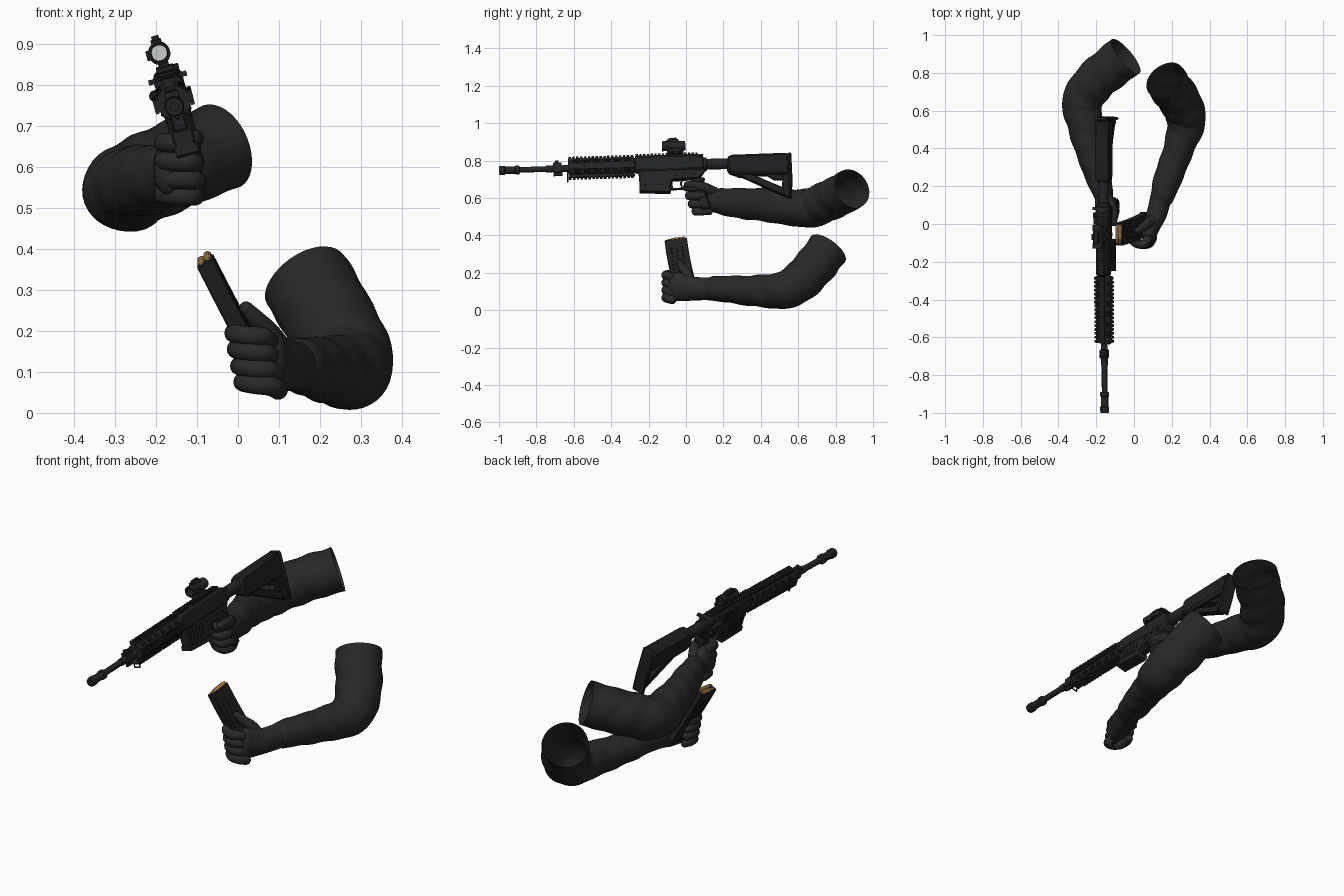
import bpy, bmesh, math
from mathutils import Vector, Matrix

if "Cube" in bpy.data.objects:
    bpy.data.objects.remove(bpy.data.objects["Cube"])

def material(name, *c):
    m = bpy.data.materials.new(name)
    m.diffuse_color = (*c, 1)
    m.use_nodes = True
    m.node_tree.nodes["Principled BSDF"].inputs["Base Color"].default_value = m.diffuse_color
    return m

SLEEVE = material("sleeve_cloth", .021, .021, .021)
GLOVE = material("glove_fabric", .023, .023, .023)
METAL = material("gun_metal", .017, .018, .019)
POLY = material("black_polymer", .014, .014, .015)
DARK = material("vent_black", .007, .007, .007)
BRASS = material("brass", .35, .2, .07)
LENS = material("lens_glass", .6, .62, .6)

# gun frame: local x = side, y = distance behind muzzle, z = up (rolled about 15 degrees)
T = Vector((-.006, 1, .03)).normalized()
W = Vector((-math.sin(math.radians(15)), 0, math.cos(math.radians(15))))
W = (W - T * W.dot(T)).normalized()
G = Matrix((T.cross(W), T, W)).transposed().to_4x4()
G.translation = (-.155, -1, .747)

def finish(name, bm, mat, M=Matrix(), angle=35, bevel=0):
    bmesh.ops.recalc_face_normals(bm, faces=bm.faces)
    me = bpy.data.meshes.new(name)
    bm.to_mesh(me)
    bm.free()
    me.materials.append(mat)
    me.shade_smooth()
    me.set_sharp_from_angle(angle=math.radians(angle))
    ob = bpy.data.objects.new(name, me)
    ob.matrix_world = M
    bpy.context.collection.objects.link(ob)
    if bevel:
        b = ob.modifiers.new("bevel", 'BEVEL')
        b.width, b.segments = bevel, 1
    return ob

def box(bm, x0, x1, y0, y1, z0, z1, M=Matrix()):
    S = Matrix.Translation(((x0+x1)/2, (y0+y1)/2, (z0+z1)/2)) @ Matrix.Diagonal((x1-x0, y1-y0, z1-z0, 1))
    bmesh.ops.create_cube(bm, size=1, matrix=M @ S)

def skin(bm, rings, cap0, cap1):
    vs = [[bm.verts.new(p) for p in r] for r in rings]
    n = len(vs[0])
    for a, b in zip(vs, vs[1:]):
        for i in range(n):
            bm.faces.new((a[i], a[(i+1) % n], b[(i+1) % n], b[i]))
    if cap0: bm.faces.new(vs[0])
    if cap1: bm.faces.new(vs[-1])

def lathe(bm, prof, v=0, w=0, n=20, M=Matrix()):
    rings = [[M @ Vector((v + r*math.cos(2*math.pi*(i+.5)/n), u, w + r*math.sin(2*math.pi*(i+.5)/n)))
              for i in range(n)] for u, r in prof]
    skin(bm, rings, True, True)

def prism(bm, prof, h, v=0):
    skin(bm, [[(v+s*h, u, w) for u, w in prof] for s in (-1, 1)], True, True)

def tube(bm, pts, ref, n=20, steps=8, wrinkle=0, round0=True, round1=True):
    """Smooth path of (x, y, z, side radius, up radius)."""
    P = [Vector(p) for p in pts]
    P = [P[0]*2 - P[1]] + P + [P[-1]*2 - P[-2]]
    path = []
    for i in range(1, len(P)-2):
        a, b, c, d = P[i-1:i+3]
        for k in range(steps + (i == len(P)-3)):
            t = k/steps
            path.append((b*2 + (c-a)*t + (a*2-b*5+c*4-d)*t*t + (b*3-a-c*3+d)*t**3) * .5)
    pos = [Vector(q[:3]) for q in path]
    L, rings, s = len(path), [], 0
    def ring(c, t, ra, rb, s):
        side = t.cross(Vector(ref)).normalized()
        up = side.cross(t).normalized()
        out = []
        for j in range(n):
            a = 2*math.pi*j/n
            f = 1 + wrinkle*(math.sin(52*s + 2.2*math.sin(a+1)) + math.sin(27*s + 2*a) * math.cos(a+9*s))
            out.append(c + side*(ra*f*math.cos(a)) + up*(rb*f*math.sin(a)))
        return out
    caps = (0.15, .45, .75, 1.05, 1.3)
    for i in range(L):
        t = (pos[min(i+1, L-1)] - pos[max(i-1, 0)]).normalized()
        ra, rb = path[i][3], path[i][4]
        if i: s += (pos[i]-pos[i-1]).length
        m = min(ra, rb)
        if i == 0 and round0:
            for c in reversed(caps):
                rings.append(ring(pos[i]-t*m*math.sin(c), t, ra*math.cos(c), rb*math.cos(c), s))
        rings.append(ring(pos[i], t, ra, rb, s))
        if i == L-1 and round1:
            for c in caps:
                rings.append(ring(pos[i]+t*m*math.sin(c), t, ra*math.cos(c), rb*math.cos(c), s))
    skin(bm, rings, round0, round1)

def limb(name, paths, mat, ref=(0, 0, 1), **kw):
    bm = bmesh.new()
    for p in paths:
        tube(bm, p, ref, **kw)
    return finish(name, bm, mat, angle=60)

# sleeves, open at the shoulder
limb("right_sleeve", [[(-.165, .165, .585, .054, .066), (-.19, .25, .575, .068, .078), (-.235, .4, .565, .078, .088),
     (-.262, .54, .55, .096, .095), (-.272, .655, .548, .108, .105), (-.19, .77, .588, .112, .108),
     (-.045, .89, .65, .116, .108)]], SLEEVE, n=36, steps=14, wrinkle=.022, round1=False)
limb("left_sleeve", [[(.15, .15, .115, .063, .066), (.175, .23, .112, .074, .072), (.238, .4, .103, .081, .086),
     (.272, .52, .106, .1, .1), (.266, .6, .147, .108, .108), (.222, .685, .23, .112, .112),
     (.163, .76, .325, .112, .112)]], SLEEVE, n=36, steps=14, wrinkle=.022, round1=False)

# right glove around the grip
limb("right_palm", [[(-.175, .21, .58, .055, .062), (-.16, .15, .59, .05, .06), (-.165, .1, .598, .043, .075),
     (-.17, .055, .605, .034, .075)]], GLOVE)
limb("right_fingers", [[(-.183, .075+d, z, .022, .024), (-.178, .025+d, z, .023, .024), (-.145, .008+d, z-.002, .022, .024),
     (-.11+e, .01+d, z-.004, .021, .023), (-.097+e, .045+d, z-.004, .02, .021), (-.105+e, .08+d, z-.004, .018, .02)]
     for z, d, e in ((.66, 0, -.012), (.615, .01, -.004), (.572, .025, 0), (.532, .045, -.005))], GLOVE, n=14, steps=5)
limb("right_thumb", [[(-.15, .15, .63, .028, .03), (-.12, .1, .655, .026, .028), (-.105, .05, .67, .021, .022),
     (-.108, .005, .672, .017, .018)]], GLOVE, n=14)

# left glove around the magazine
limb("left_palm", [[(.155, .19, .115, .058, .062), (.122, .06, .115, .054, .062), (.095, 0, .12, .05, .072),
     (.078, -.055, .128, .042, .078)]], GLOVE)
limb("left_fingers", [[(.08+e, -.075, z-.01, .024, .024), (.062+e, -.103, z, .024, .025), (.028+e, -.108, z+.003, .022, .024),
     (-.003+e, -.088, z+.008, .021, .023), (-.01+e, -.045, z+.01, .019, .021), (.0+e, -.015, z+.01, .018, .019)]
     for z, e in ((.185, -.004), (.146, .002), (.105, .01), (.066, .018))], GLOVE, n=14, steps=5)
limb("left_thumb", [[(.105, .02, .15, .032, .034), (.075, .005, .195, .027, .028), (.045, -.02, .228, .022, .023),
     (.02, -.035, .255, .017, .018)]], GLOVE, ref=(0, 1, 0), n=14)

# spare magazine with cartridges
Z = Vector((-.093, -.022, .18)).normalized()
Y = Vector((0, 1, .12))
Y = (Y - Z*Y.dot(Z)).normalized()
MAG = Matrix((Y.cross(Z), Y, Z)).transposed().to_4x4()
MAG.translation = (-.081, -.054, .372)
bm = bmesh.new()
skin(bm, [[(x*.022, y*.06 + .25*h*h, h) for x, y in ((-1, -1), (1, -1), (1, 1), (-1, 1))]
          for h in (0, -.06, -.12, -.18, -.24, -.3)], True, True)
for y in (-.03, 0, .03):
    box(bm, -.0235, .0235, y-.005, y+.005, -.2, -.05)
box(bm, -.026, .026, -.045, .085, -.31, -.295)
finish("magazine", bm, POLY, MAG, bevel=.003)
bm = bmesh.new()
for x, z in ((-.01, -.001), (.009, .003)):
    lathe(bm, [(.052, .01), (-.02, .01), (-.028, .006), (-.04, .006), (-.056, .001)], x, z, 12)
finish("cartridges", bm, BRASS, MAG)

# barrel, flash hider and gas block
bm = bmesh.new()
lathe(bm, [(.03, .011), (0, .011), (0, .021), (.008, .024), (.03, .024), (.034, .02), (.085, .02), (.09, .024),
           (.108, .024), (.112, .015), (.25, .015), (.25, .018), (.4, .018)])
finish("barrel", bm, METAL, G)
bm = bmesh.new()
box(bm, -.018, .018, .29, .335, -.025, .03)
box(bm, -.012, .012, .3, .32, .03, .042)
box(bm, -.006, .006, .29, .34, -.04, -.02)
for x in (-.016, .016):
    box(bm, x-.003, x+.003, .362, .369, -.07, -.02)
box(bm, -.019, .019, .362, .369, -.073, -.067)
finish("gas_block", bm, METAL, G, bevel=.002)

# handguard with four toothed rails and vents (side rails are shallower)
bm, vents = bmesh.new(), bmesh.new()
lathe(bm, [(.37, .02), (.37, .041), (.725, .043)], n=16)
for q in range(4):
    R = Matrix.Rotation(q*math.pi/2, 4, 'Y')
    if q % 2:
        R = Matrix.Diagonal((.83, 1, 1, 1)) @ R
    box(bm, -.014, .014, .37, .725, .035, .051, R)
    for i in range(17):
        u = .373 + i*.0208
        box(bm, -.018, .018, u, u+.013, .048, .059, R)
    R = Matrix.Rotation((q+.5)*math.pi/2, 4, 'Y')
    for i in range(6):
        u = .4 + i*.054
        box(vents, -.009, .009, u, u+.032, .038, .0445, R)
finish("handguard", bm, METAL, G)
finish("handguard_vents", vents, DARK, G)

# receivers
bm = bmesh.new()
prism(bm, [(.722, -.035), (.722, .04), (.74, .05), (1.07, .05), (1.1, .035), (1.1, -.035)], .032)
finish("upper_receiver", bm, METAL, G, bevel=.01)
bm = bmesh.new()
prism(bm, [(.745, -.03), (.752, -.14), (.905, -.15), (.925, -.085), (1.07, -.08), (1.105, -.03)], .025)
finish("lower_receiver", bm, METAL, G, bevel=.004)
bm = bmesh.new()
prism(bm, [(.748, -.12), (.748, -.142), (.912, -.152), (.918, -.13)], .028)
for i in range(5):
    for s in (-1, 1):
        box(bm, s*.025-.003, s*.025+.003, .77+i*.025, .782+i*.025, -.11, -.05)
finish("magazine_well", bm, METAL, G)
bm = bmesh.new()
box(bm, -.014, .014, .73, 1.07, .048, .055)
for i in range(17):
    box(bm, -.018, .018, .733+i*.02, .745+i*.02, .054, .063)
finish("top_rail", bm, METAL, G)
bm = bmesh.new()
box(bm, -.048, .048, 1.075, 1.092, .033, .045)
lathe(bm, [(1.0, .012), (1.06, .015)], -.041, .005, 12)
box(bm, -.038, -.025, .97, 1.01, -.015, .02)
PIN = Matrix.Rotation(-math.pi/2, 4, 'Z')
for u, w, r in ((.765, -.045, .008), (.945, -.055, .01), (1.04, -.05, .012), (.99, -.05, .006)):
    lathe(bm, [(-.032, r), (.032, r)], -u, w, 12, PIN)
finish("controls", bm, METAL, G)
bm = bmesh.new()
box(bm, -.0345, -.03, .84, .95, -.012, .025)
finish("ejection_port", bm, DARK, G)

# trigger, guard and grip
bm = bmesh.new()
for u0, u1, w0, w1 in ((.918, .926, -.13, -.085), (.918, 1.035, -.136, -.128), (1.025, 1.035, -.136, -.08)):
    box(bm, -.01, .01, u0, u1, w0, w1)
prism(bm, [(.97, -.08), (.965, -.105), (.972, -.124), (.978, -.122), (.976, -.1), (.985, -.08)], .005)
finish("trigger_guard", bm, METAL, G)
bm = bmesh.new()
prism(bm, [(1.025, -.075), (1.03, -.12), (1.075, -.255), (1.13, -.245), (1.09, -.12), (1.1, -.075)], .022)
finish("pistol_grip", bm, POLY, G, bevel=.008)

# buffer tube and skeleton stock
bm = bmesh.new()
lathe(bm, [(1.095, .036), (1.11, .036), (1.112, .029), (1.5, .029)])
finish("buffer_tube", bm, METAL, G)
bm = bmesh.new()
prism(bm, [(1.22, -.05), (1.22, .03), (1.24, .042), (1.55, .044), (1.55, -.075), (1.26, -.065)], .036)
finish("stock_body", bm, POLY, G, bevel=.014)
bm = bmesh.new()
prism(bm, [(1.25, -.04), (1.27, -.075), (1.3, -.08), (1.52, -.19), (1.55, -.195), (1.55, -.16), (1.34, -.06), (1.34, -.04)], .016)
prism(bm, [(1.41, -.06), (1.53, -.06), (1.53, -.1), (1.47, -.1)], .012)
prism(bm, [(1.52, .04), (1.51, -.15), (1.525, -.195), (1.55, -.195), (1.55, .04)], .02)
finish("stock_frame", bm, POLY, G, bevel=.004)
bm = bmesh.new()
prism(bm, [(1.548, .046), (1.565, .043), (1.567, -.1), (1.56, -.2), (1.545, -.2)], .033)
finish("butt_pad", bm, POLY, G, bevel=.006)

# optic
bm = bmesh.new()
box(bm, -.022, .022, .9, .99, .06, .074)
box(bm, -.014, .012, .91, .98, .072, .09)
for u in (.915, .96):
    box(bm, .02, .034, u, u+.018, .06, .072)
finish("optic_mount", bm, METAL, G, bevel=.002)
bm = bmesh.new()
lathe(bm, [(.945, .0195), (.875, .0205), (.875, .027), (.9, .027), (.905, .025), (.965, .025), (.97, .027), (1.0, .026),
           (1.0, .02), (.98, .019)], -.004, .108, 24)
box(bm, -.017, .009, .9, .965, .128, .142)
box(bm, -.013, .005, .912, .955, .141, .151)
box(bm, -.036, -.022, .92, .95, .096, .12)
finish("optic_tube", bm, METAL, G, bevel=.001)
bm = bmesh.new()
lathe(bm, [(.928, .0194), (.934, .0194)], -.004, .108, 24)
finish("optic_lens", bm, LENS, G)
